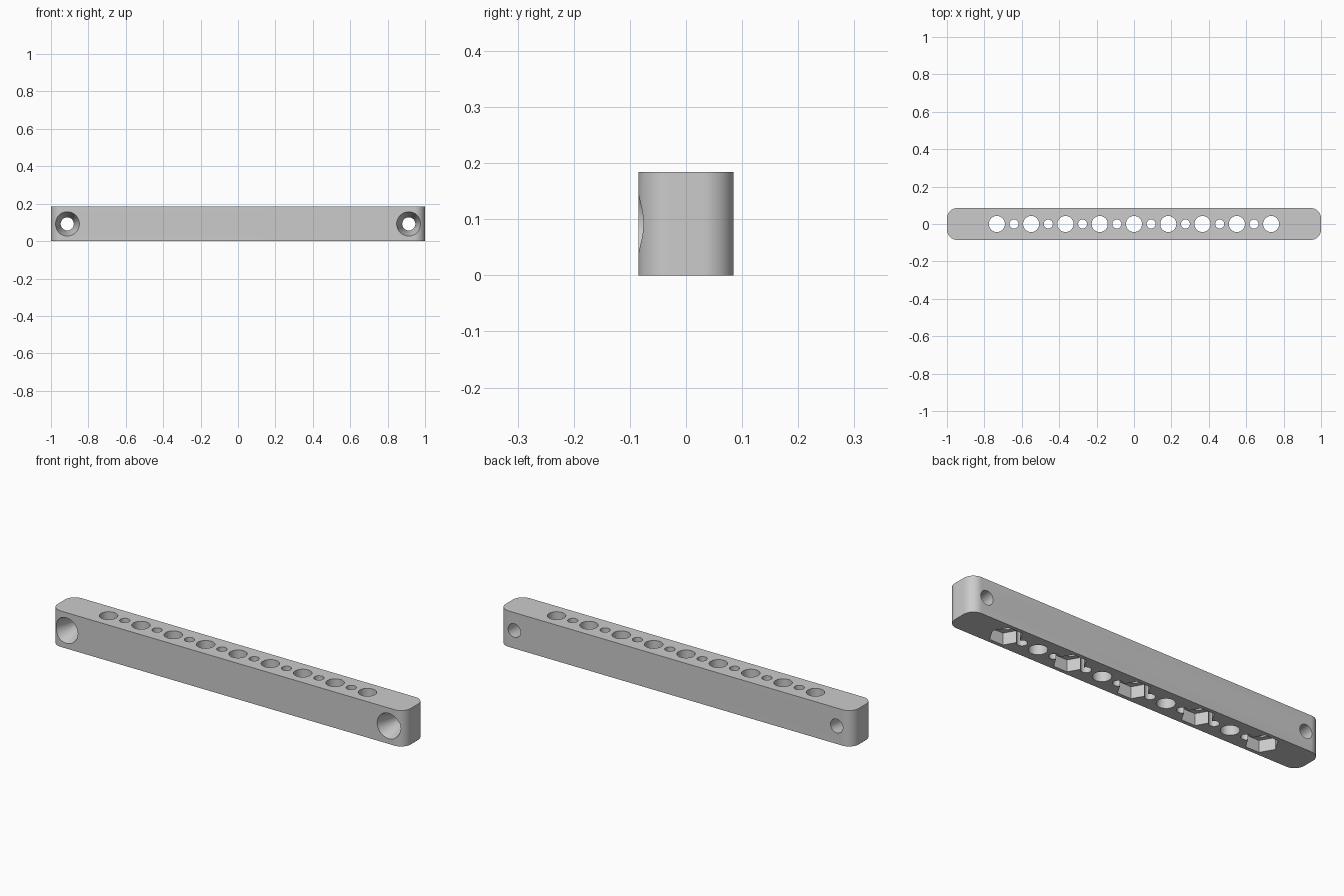
import bpy, bmesh
from math import pi, cos, sin, radians
from mathutils import Vector

if "Cube" in bpy.data.objects:
    bpy.data.objects.remove(bpy.data.objects["Cube"], do_unlink=True)

HALF_W, HEIGHT, CORNER = 0.085, 0.184, 0.055
PITCH = 0.1833
X, Y, Z = Vector((1, 0, 0)), Vector((0, 1, 0)), Vector((0, 0, 1))

grey = bpy.data.materials.new("plain_grey")
grey.use_nodes = True
colour = (0.6, 0.6, 0.6, 1)
grey.diffuse_color = colour
grey.node_tree.nodes["Principled BSDF"].inputs["Base Color"].default_value = colour


def add_object(name, bm):
    bmesh.ops.recalc_face_normals(bm, faces=bm.faces)
    mesh = bpy.data.meshes.new(name)
    bm.to_mesh(mesh)
    bm.free()
    mesh.materials.append(grey)
    obj = bpy.data.objects.new(name, mesh)
    bpy.context.collection.objects.link(obj)
    return obj


def loft(bm, bottom, top):
    """Closed solid between two matching outlines."""
    lo = [bm.verts.new(p) for p in bottom]
    hi = [bm.verts.new(p) for p in top]
    bm.faces.new(lo)
    bm.faces.new(hi)
    for i in range(len(lo)):
        j = (i + 1) % len(lo)
        bm.faces.new((lo[i], lo[j], hi[j], hi[i]))


def ring(centre, radius, side, sides):
    return [centre + radius * (X * cos(2 * pi * i / sides) + side * sin(2 * pi * i / sides))
            for i in range(sides)]


def cut(body, name, solids):
    """Subtract solids given as (start, start radius, end, end radius, cross axis, sides)."""
    bm = bmesh.new()
    for a, ra, b, rb, side, sides in solids:
        loft(bm, ring(a, ra, side, sides), ring(b, rb, side, sides))
    cutter = add_object(name, bm)
    cutter.hide_render = True
    mod = body.modifiers.new(name, "BOOLEAN")
    mod.operation, mod.solver, mod.object = "DIFFERENCE", "EXACT", cutter
    bpy.context.view_layer.objects.active = body
    bpy.ops.object.modifier_apply(modifier=name)
    bpy.data.objects.remove(cutter, do_unlink=True)


# Bar with rounded upright corners
outline = []
for k, (sx, sy) in enumerate(((1, 1), (-1, 1), (-1, -1), (1, -1))):
    for i in range(13):
        a = pi / 2 * (k + i / 12)
        outline.append(Vector((sx * (1 - CORNER) + CORNER * cos(a),
                               sy * (HALF_W - CORNER) + CORNER * sin(a), 0)))
bm = bmesh.new()
loft(bm, outline, [p + Z * HEIGHT for p in outline])
bar = add_object("drilled_bar", bm)

# Upright holes: large ones with small ones between
row = []
for i in range(-8, 9):
    base = X * (i * PITCH / 2) - Z * 0.02
    r = 0.043 if i % 2 == 0 else 0.024
    row.append((base, r, base + Z * (HEIGHT + 0.04), r, Y, 48))
cut(bar, "row_holes", row)

# Hexagonal nut pockets under every second large hole
cut(bar, "nut_pockets", [(X * (i * 2 * PITCH) - Z * 0.02, 0.0765,
                          X * (i * 2 * PITCH) + Z * 0.06, 0.0765, Y, 6)
                         for i in range(-2, 3)])

# Mounting holes through both ends, tapered from the front
ends = [X * (s * 0.913) + Z * HEIGHT / 2 for s in (-1, 1)]
cut(bar, "mount_holes", [(c - Y * 0.1, 0.035, c + Y * 0.1, 0.035, Z, 48) for c in ends])
cut(bar, "mount_tapers", [(c - Y * 0.095, 0.068, c + Y * 0.025, 0.032, Z, 48) for c in ends])

# Smooth the curved walls, keep the edges crisp
bpy.ops.object.select_all(action="DESELECT")
bar.select_set(True)
bpy.context.view_layer.objects.active = bar
bpy.ops.object.shade_smooth_by_angle(angle=radians(30))
